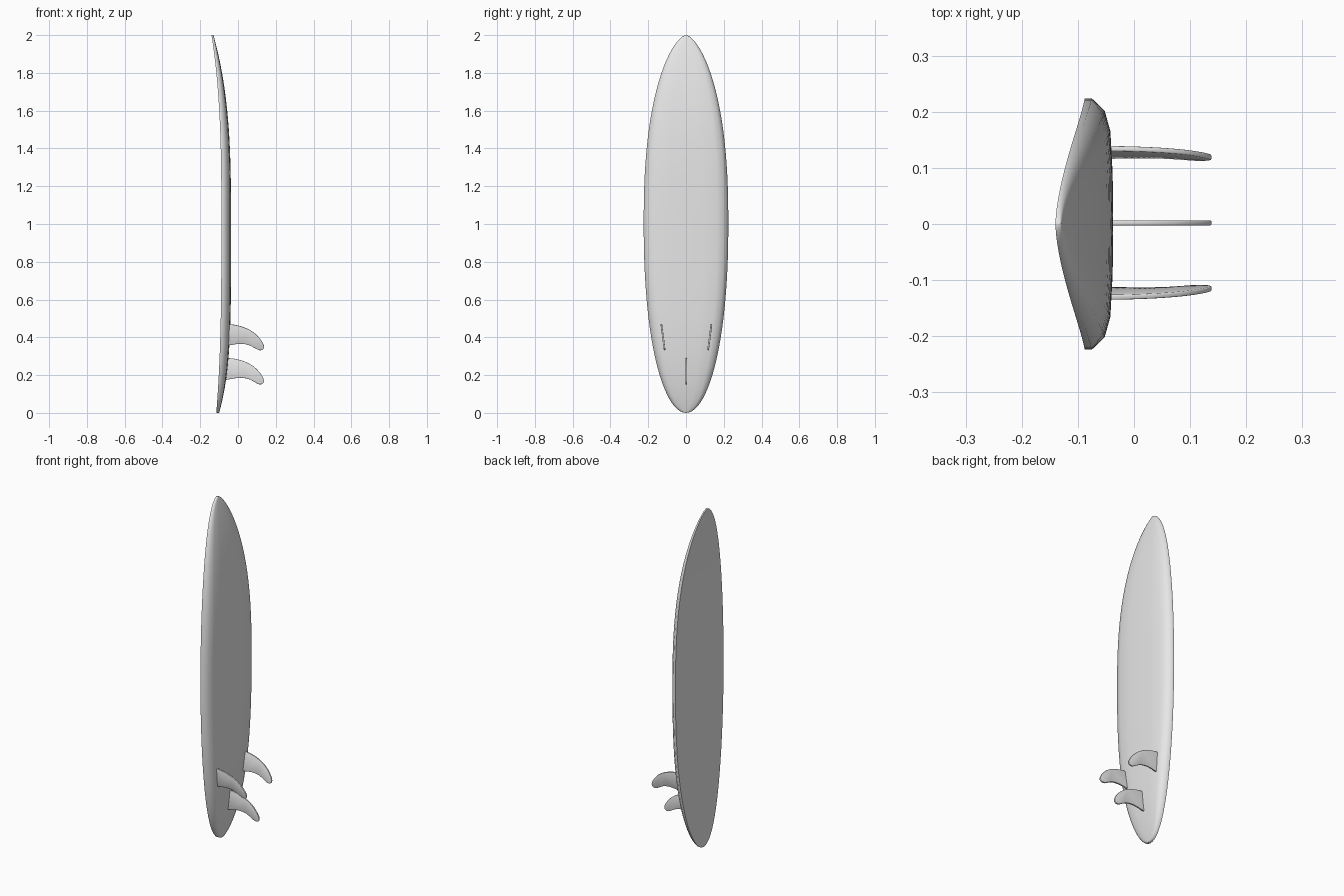
import bpy, bmesh, math
from mathutils import Vector, Matrix

cube = bpy.data.objects.get("Cube")
if cube:
    bpy.data.objects.remove(cube)

grey = bpy.data.materials.new("light_grey")
grey.use_nodes = True
grey.diffuse_color = (0.8, 0.8, 0.8, 1)
grey.node_tree.nodes["Principled BSDF"].inputs["Base Color"].default_value = (0.8, 0.8, 0.8, 1)


def finish(name, bm, angle):
    bmesh.ops.recalc_face_normals(bm, faces=bm.faces)
    mesh = bpy.data.meshes.new(name)
    bm.to_mesh(mesh)
    bm.free()
    mesh.materials.append(grey)
    obj = bpy.data.objects.new(name, mesh)
    bpy.context.collection.objects.link(obj)
    bpy.ops.object.select_all(action="DESELECT")
    obj.select_set(True)
    bpy.context.view_layer.objects.active = obj
    bpy.ops.object.shade_smooth_by_angle(angle=math.radians(angle))
    return obj


def smooth_path(points, steps=5):
    """Catmull-Rom curve through the points."""
    pts = [Vector(p) for p in points]
    pts = [pts[0]] + pts + [pts[-1]]
    path = []
    for a, b, c, d in zip(pts, pts[1:], pts[2:], pts[3:]):
        for i in range(steps):
            t = i / steps
            path.append(b + (c - a) * t / 2 + (2 * a - 5 * b + 4 * c - d) * t**2 / 2
                        + (3 * b - a - 3 * c + d) * t**3 / 2)
    return path + [pts[-1]]


# Board: flat deck, rounded rails and a gently curved underside
RAIL = [(1, 0), (1, 0.25), (0.9, 0.7), (0.74, 0.9), (0.4, 0.98)]
SECTION = RAIL + [(0, 1)] + [(-y, d) for y, d in reversed(RAIL)]


def station(s):
    """Half width, deck x and underside x at s, from tail (-1) to nose (1)."""
    u = min(abs(s), 1)
    if s > 0:
        return (0.224 * (1 - u**2.4)**0.62, -0.088 - 0.052 * u**3, -0.037 - 0.093 * u**3)
    return (0.224 * (1 - u**2.2)**0.5, -0.088 - 0.027 * u**3, -0.037 - 0.063 * u**4.5)


bm = bmesh.new()
rings = []
COUNT = 48
for i in range(COUNT + 1):
    s = -math.cos(math.pi * i / COUNT)
    width, deck, under = station(s)
    width = max(width, 0.001)
    rings.append([bm.verts.new((deck + (under - deck) * d, y * width, 1 + s))
                  for y, d in SECTION])
for low, high in zip(rings, rings[1:]):
    for j in range(len(low)):
        k = (j + 1) % len(low)
        bm.faces.new((low[j], low[k], high[k], high[j]))
bm.faces.new(rings[0])
bm.faces.new(rings[-1])
finish("board", bm, 60)

# Fins: swept-back blades with rounded edges
FIN = [(-0.075, 0.47), (-0.02, 0.467), (0.04, 0.45), (0.09, 0.42), (0.125, 0.38),
       (0.138, 0.35), (0.13, 0.334), (0.11, 0.332), (0.085, 0.345), (0.05, 0.361),
       (0, 0.365), (-0.075, 0.352)]


def fin(name, y, drop, toe):
    bm = bmesh.new()
    half = 0.0045
    face = bm.faces.new([bm.verts.new((p.x, -half, p.y)) for p in smooth_path(FIN)])
    extruded = bmesh.ops.extrude_face_region(bm, geom=[face])["geom"]
    moved = [v for v in extruded if isinstance(v, bmesh.types.BMVert)]
    bmesh.ops.translate(bm, verts=moved, vec=(0, 2 * half, 0))
    edges = [e for e in bm.edges if abs(e.verts[0].co.y - e.verts[1].co.y) < half]
    bmesh.ops.bevel(bm, geom=edges, offset=0.002, segments=2, profile=0.5, affect="EDGES")
    pivot = Vector((0, 0, 0.41))
    bmesh.ops.rotate(bm, verts=bm.verts, cent=pivot, matrix=Matrix.Rotation(toe, 3, "X"))
    bmesh.ops.translate(bm, verts=bm.verts, vec=(0, y, -drop))
    finish(name, bm, 50)


TOE = math.radians(7.5)
fin("centre_fin", 0.002, 0.18, 0)
for name, side in (("left_fin", 1), ("right_fin", -1)):
    fin(name, 0.002 + side * 0.125, 0, -side * TOE)
